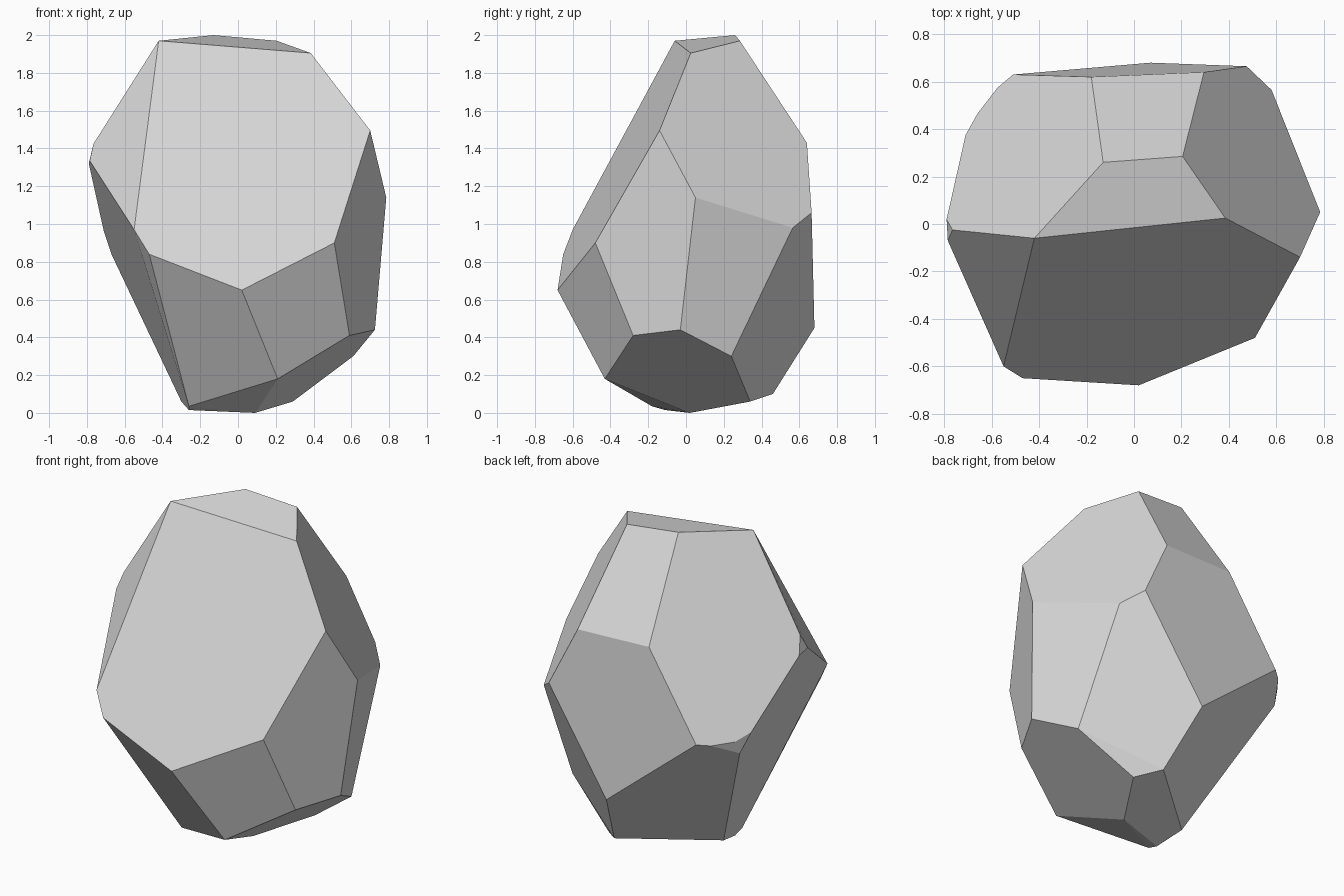
import bpy
import bmesh
from math import radians
from mathutils import Vector

# Remove the default cube
default_cube = bpy.data.objects.get("Cube")
if default_cube:
    bpy.data.objects.remove(default_cube, do_unlink=True)

# Corner points of the boulder in hundredths of a unit, grouped by height
CORNERS = {
    "crown": [(-42, -6, 197), (38.5, 2.5, 190.5), (20.5, 28.5, 197), (-13, 26, 200)],
    "shoulder": [(70, -14, 149.5), (29.5, 64, 143), (-18, 62, 144),
                 (-76.5, -2.5, 142.5), (-78.5, -7, 133.5), (-79, 2, 132)],
    "waist_right": [(78.5, 5, 114), (58, 56.5, 98), (47.5, 66.5, 106)],
    "waist_left": [(-51, 63, 92.5), (-57.5, 57.5, 91.5), (-66, 46.5, 92),
                   (-71, 37.5, 96), (-67, 43, 84)],
    "waist_front": [(51, -48, 90), (2, -68, 65), (-47, -65, 84), (-55, -60, 97)],
    "belly": [(59, -28, 41), (72.5, -3, 44), (61, 24, 30), (7, 68, 45)],
    "foot": [(21, -43, 18), (-26, -18, 3.5), (-30, 6, 6), (17, 46, 10),
             (29, 34, 6), (9, 2, 0), (-26, -11, 1.5)],
}


def make_material(name, color):
    """Plain single-colour material."""
    material = bpy.data.materials.new(name)
    material.use_nodes = True
    material.diffuse_color = color
    shader = next(n for n in material.node_tree.nodes if n.type == "BSDF_PRINCIPLED")
    shader.inputs["Base Color"].default_value = color
    shader.inputs["Roughness"].default_value = 0.9
    return material


def make_faceted_stone(name, groups, material):
    """Wrap a convex skin around the corners and merge it into flat facets."""
    bm = bmesh.new()
    for points in groups.values():
        for point in points:
            bm.verts.new(Vector(point) / 100)
    hull = bmesh.ops.convex_hull(bm, input=bm.verts[:], use_existing_faces=False)
    unused = {v for key in ("geom_interior", "geom_unused") for v in hull[key]
              if isinstance(v, bmesh.types.BMVert) and v.is_valid}
    bmesh.ops.delete(bm, geom=list(unused), context="VERTS")
    # Join nearly coplanar triangles so each chiselled side is one facet
    bmesh.ops.dissolve_limit(bm, angle_limit=radians(5),
                             verts=bm.verts[:], edges=bm.edges[:])
    bmesh.ops.recalc_face_normals(bm, faces=bm.faces[:])
    for face in bm.faces:
        face.smooth = False
    mesh = bpy.data.meshes.new(name)
    bm.to_mesh(mesh)
    bm.free()
    mesh.materials.append(material)
    stone = bpy.data.objects.new(name, mesh)
    bpy.context.collection.objects.link(stone)
    return stone


# Boulder
stone_grey = make_material("stone_grey", (0.7, 0.7, 0.7, 1))
make_faceted_stone("boulder", CORNERS, stone_grey)
